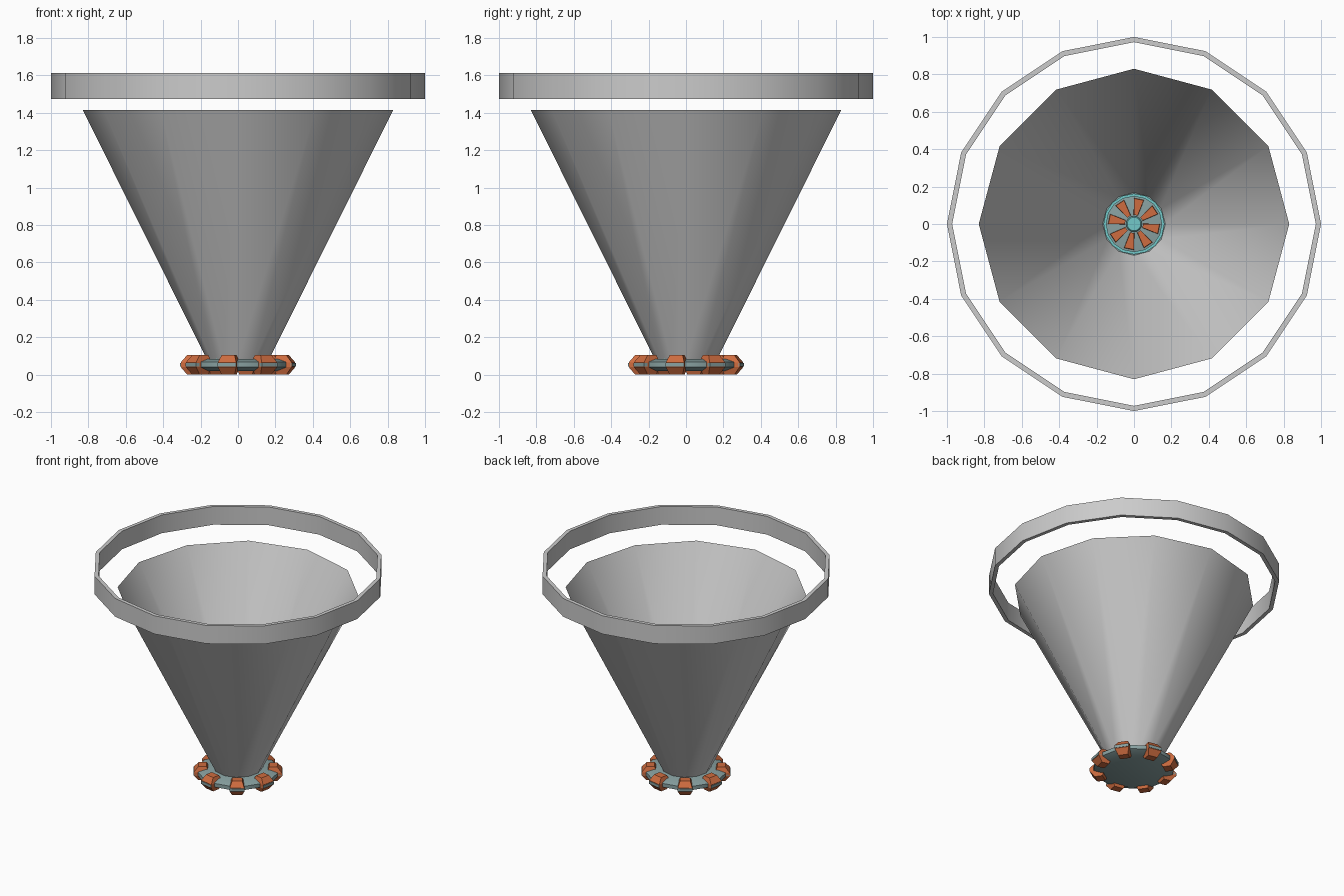
import bpy, bmesh, math
from math import cos, sin, pi

if "Cube" in bpy.data.objects:
    bpy.data.objects.remove(bpy.data.objects["Cube"])


def material(name, rgb):
    m = bpy.data.materials.new(name)
    m.diffuse_color = (*rgb, 1)
    m.use_nodes = True
    m.node_tree.nodes["Principled BSDF"].inputs["Base Color"].default_value = m.diffuse_color
    return m


TEAL = material("dull_teal", (0.25, 0.36, 0.36))
CYAN = material("bright_teal", (0.17, 0.58, 0.58))
ORANGE = material("orange", (0.62, 0.15, 0.05))


def finish(name, bm, mat=None, smooth=True, recalc=True):
    bmesh.ops.remove_doubles(bm, verts=bm.verts, dist=1e-5)
    if recalc:
        bmesh.ops.recalc_face_normals(bm, faces=bm.faces)
    me = bpy.data.meshes.new(name)
    bm.to_mesh(me)
    bm.free()
    ob = bpy.data.objects.new(name, me)
    bpy.context.collection.objects.link(ob)
    if mat:
        me.materials.append(mat)
    if smooth:
        bpy.ops.object.select_all(action='DESELECT')
        ob.select_set(True)
        bpy.context.view_layer.objects.active = ob
        bpy.ops.object.shade_smooth_by_angle(angle=math.radians(32))
    return ob


def lathe(name, profile, sides, mat=None, loop=False):
    """Spin an (r, z) profile about the z axis."""
    bm = bmesh.new()
    vs = [bm.verts.new((r, 0, z)) for r, z in profile]
    edges = [bm.edges.new(p) for p in zip(vs, vs[1:])]
    if loop:
        edges.append(bm.edges.new((vs[-1], vs[0])))
    bmesh.ops.spin(bm, geom=vs + edges, cent=(0, 0, 0), axis=(0, 0, 1),
                   angle=2 * pi, steps=sides)
    return finish(name, bm, mat)


def radial_block(name, levels, angle, mat):
    """Stack of (z, inner r, outer r, inner half width, outer half width)."""
    bm = bmesh.new()
    rings = []
    for z, r0, r1, w0, w1 in levels:
        pts = [(r0, -w0), (r1, -w1), (r1, w1), (r0, w0)]
        rings.append([bm.verts.new((x * cos(angle) - y * sin(angle),
                                    x * sin(angle) + y * cos(angle), z))
                      for x, y in pts])
    bm.faces.new(rings[0][::-1])
    bm.faces.new(rings[-1])
    for a, b in zip(rings, rings[1:]):
        for i in range(4):
            j = (i + 1) % 4
            bm.faces.new((a[i], a[j], b[j], b[i]))
    return finish(name, bm, mat, smooth=False)


# Floating hoop and open funnel
lathe("upper_hoop", [(1.0, 1.475), (1.0, 1.613), (0.972, 1.613), (0.972, 1.475)],
      16, loop=True)
lathe("funnel", [(0.163, 0.075), (0.83, 1.415)], 12)

# Base disc with bevelled rim, collar and hub
lathe("base_disc", [(0, 0.02), (0.225, 0.02), (0.278, 0.04), (0.278, 0.068),
                    (0.225, 0.085), (0, 0.085)], 16, TEAL)
lathe("inner_collar", [(0.163, 0.07), (0.163, 0.1), (0.148, 0.1), (0.148, 0.07)],
      16, CYAN, loop=True)
lathe("hub", [(0.042, 0.08), (0.042, 0.1), (0.036, 0.106), (0, 0.106)], 16, CYAN)

# Eight outer teeth and inner wedges
for k in range(8):
    a = math.radians(-11.25 + 45 * k)
    radial_block(f"tooth_{k + 1}", [(0.0, 0.215, 0.27, 0.035, 0.035),
                                    (0.04, 0.2, 0.302, 0.05, 0.05),
                                    (0.066, 0.2, 0.302, 0.05, 0.05),
                                    (0.105, 0.215, 0.27, 0.035, 0.035)], a, ORANGE)
    radial_block(f"tooth_band_{k + 1}", [(0.043, 0.28, 0.305, 0.05, 0.05),
                                         (0.063, 0.28, 0.305, 0.05, 0.05)], a, TEAL)
    radial_block(f"wedge_{k + 1}", [(0.08, 0.048, 0.137, 0.012, 0.028),
                                    (0.098, 0.048, 0.134, 0.010, 0.026)], a, ORANGE)
